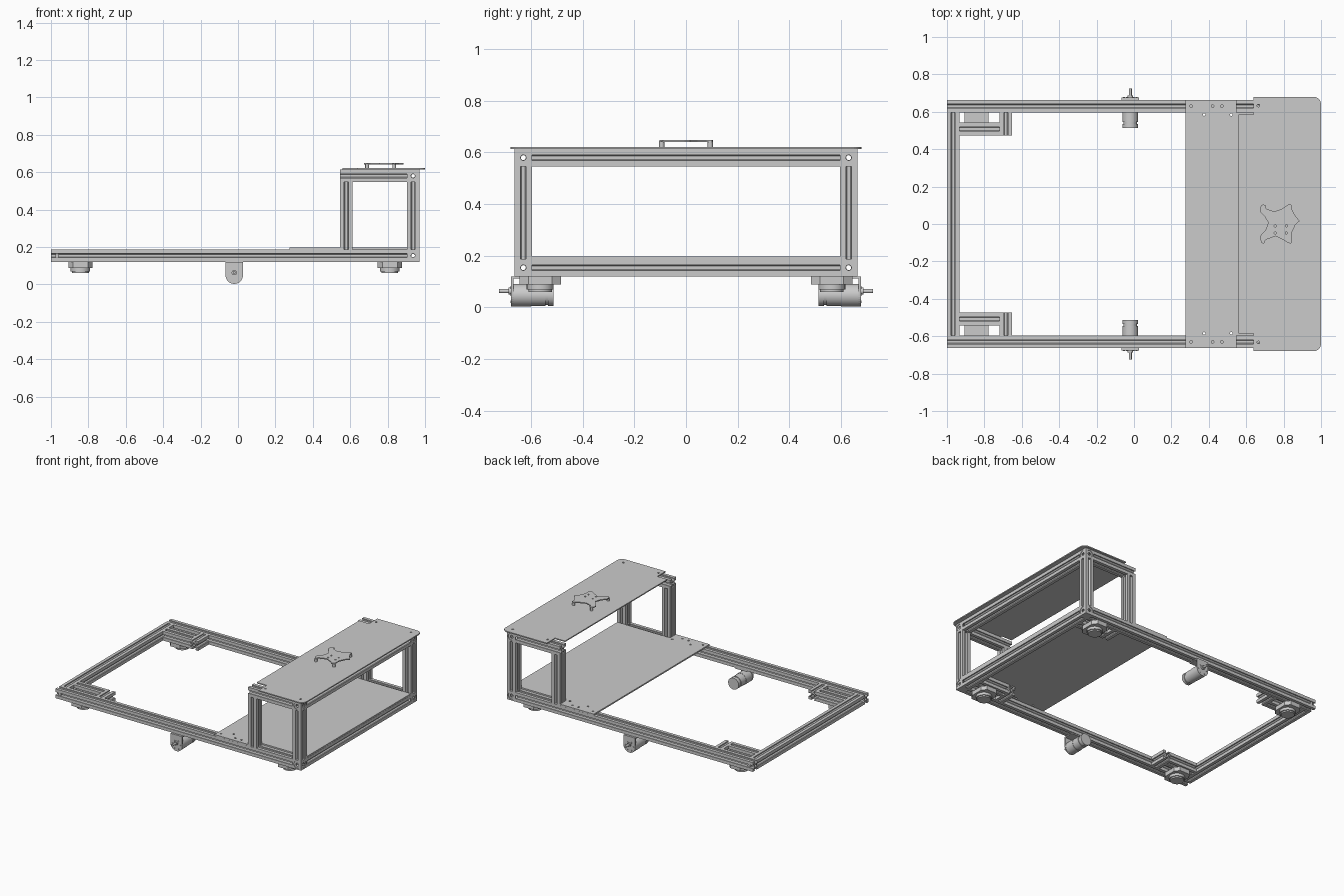
import bpy, bmesh, math
from mathutils import Vector, Matrix

cube = bpy.data.objects.get("Cube")
if cube:
    bpy.data.objects.remove(cube, do_unlink=True)

grey = bpy.data.materials.new("aluminium grey")
grey.use_nodes = True
colour = (0.6, 0.6, 0.6, 1)
grey.diffuse_color = colour
grey.node_tree.nodes["Principled BSDF"].inputs["Base Color"].default_value = colour

H = 0.0335               # half width of a rail
RAIL_Y = 0.63            # centre line of the long rails
LOW, HIGH = 0.154, 0.58  # centre heights of the two rail levels
BACK, FRONT = -0.967, 0.936
AXES = {'X': Vector((1, 0, 0)), 'Y': Vector((0, 1, 0)), 'Z': Vector((0, 0, 1))}


def placed(centre, axis):
    """Matrix that turns local z to the axis and moves to the centre."""
    turn = AXES['Z'].rotation_difference(AXES[axis])
    return Matrix.Translation(centre) @ turn.to_matrix().to_4x4()


def add_object(name, bm):
    mesh = bpy.data.meshes.new(name)
    bm.to_mesh(mesh)
    bm.free()
    mesh.materials.append(grey)
    obj = bpy.data.objects.new(name, mesh)
    bpy.context.collection.objects.link(obj)
    return obj


def circle(x, y, r, n=16):
    return [(x + r * math.cos(2 * math.pi * i / n), y + r * math.sin(2 * math.pi * i / n)) for i in range(n)]


def extrude(name, loops, depth, matrix):
    """Fill nested outlines, extrude along local z, and return a mesh object."""
    curve = bpy.data.curves.new(name, 'CURVE')
    curve.dimensions = '2D'
    curve.fill_mode = 'BOTH'
    curve.extrude = depth / 2
    for loop in loops:
        spline = curve.splines.new('POLY')
        spline.points.add(len(loop) - 1)
        for p, (x, y) in zip(spline.points, loop):
            p.co = (x, y, 0, 1)
        spline.use_cyclic_u = True
    temp = bpy.data.objects.new(name, curve)
    bpy.context.collection.objects.link(temp)
    dg = bpy.context.evaluated_depsgraph_get()
    mesh = bpy.data.meshes.new_from_object(temp.evaluated_get(dg))
    bm = bmesh.new()
    bm.from_mesh(mesh)
    bpy.data.objects.remove(temp, do_unlink=True)
    bpy.data.meshes.remove(mesh)
    bmesh.ops.remove_doubles(bm, verts=bm.verts, dist=1e-5)
    bmesh.ops.recalc_face_normals(bm, faces=bm.faces)
    for f in bm.faces:
        f.smooth = False
    bm.transform(matrix)
    return add_object(name, bm)


def box(name, lo, hi):
    lo, hi = Vector(lo), Vector(hi)
    bm = bmesh.new()
    bmesh.ops.create_cube(bm, size=1)
    bm.transform(Matrix.Translation((lo + hi) / 2) @ Matrix.Diagonal((*(hi - lo), 1)))
    return add_object(name, bm)


def cylinder(name, centre, r, depth, axis='Z', n=32):
    bm = bmesh.new()
    bmesh.ops.create_cone(bm, cap_ends=True, segments=n, radius1=r, radius2=r, depth=depth)
    bm.transform(placed(centre, axis))
    for f in bm.faces:
        f.smooth = len(f.verts) == 4
    for e in bm.edges:
        e.smooth = all(f.smooth for f in e.link_faces)
    return add_object(name, bm)


# Slotted rail section: one side, turned four times, around a round bore
side = [(H, H), (0.011, H), (0.011, 0.026), (0.019, 0.026), (0.007, 0.014)]
side += [(-x, y) for x, y in reversed(side[1:])]
section = []
for k in range(4):
    c, s = round(math.cos(k * math.pi / 2)), round(math.sin(k * math.pi / 2))
    section += [(c * x - s * y, s * x + c * y) for x, y in side]
square = [(H, H), (-H, H), (-H, -H), (H, -H)]


def rail(name, axis, start, end, centre):
    centre = Vector(centre) + AXES[axis] * (start + end) / 2
    extrude(name, [section, circle(0, 0, 0.0095)], end - start, placed(centre, axis))


def corner_block(name, x, y, z, s):
    """Hollow connector with a countersunk hole on each of its two outer faces."""
    centre = Vector((x, y, z))
    for axis, sign in (('X', 1), ('Y', s)):
        for part, r, inset in (("rim", 0.025, 0.002), ("web", 0.0105, 0.006)):
            at = centre + AXES[axis] * sign * (H - inset)
            extrude(f"{name}_{part}", [square, circle(0, 0, r, 24)], 0.004, placed(at, axis))
    for t in (1, -1):
        extrude(f"{name}_cap", [square], 0.006, placed(centre + AXES['Z'] * t * (H - 0.003), 'Z'))


inner = RAIL_Y - H
for s, tag in ((1, "left"), (-1, "right")):
    y = s * RAIL_Y
    # Long rails, upper rails and posts
    rail(f"{tag}_long_rail", 'X', -1, FRONT - H, (0, y, LOW))
    cylinder(f"{tag}_rail_bolt", (BACK, y + s * 0.022, LOW), 0.0105, 0.018, 'Y', 16)
    rail(f"{tag}_upper_rail", 'X', 0.545, FRONT - H, (0, y, HIGH))
    for x, part in ((FRONT, "end"), (0.545 + H, "inner")):
        rail(f"{tag}_{part}_post", 'Z', LOW + H, HIGH - H, (x, y, 0))
    for z, level in ((LOW, "lower"), (HIGH, "upper")):
        corner_block(f"{tag}_{level}_corner_block", FRONT, y, z, s)
    # Caster brackets made of short rails, with a caster under each
    for d, edge, part in ((1, BACK + H, "back"), (-1, FRONT - H, "front")):
        xs = sorted((edge, edge + d * 0.215))
        rail(f"{tag}_{part}_bracket_rail", 'X', xs[0], xs[1], (0, s * 0.508, LOW))
        ys = sorted((s * 0.474, s * inner))
        rail(f"{tag}_{part}_bracket_stub", 'Y', ys[0], ys[1], (edge + d * (0.215 + H), 0, LOW))
        cx, cy = edge + d * 0.091, s * 0.565
        flange = [(0.065, 0.045), (0.04, 0.08), (-0.04, 0.08), (-0.065, 0.045),
                  (-0.065, -0.045), (-0.04, -0.08), (0.04, -0.08), (0.065, -0.045)]
        extrude(f"{tag}_{part}_caster_flange", [flange], 0.03, placed((cx, cy, 0.104), 'Z'))
        cylinder(f"{tag}_{part}_caster_cup", (cx, cy, 0.08), 0.052, 0.02)
        cylinder(f"{tag}_{part}_caster_foot", (cx, cy, 0.066), 0.045, 0.012)
    # Motor bracket: round-bottomed plate with a foot under the rail
    mx, mz = -0.02, 0.05
    plate = [(0.047 * math.cos(a), 0.047 * math.sin(a)) for a in [math.pi * (1 + i / 16) for i in range(17)]]
    plate += [(0.047, 0.07), (-0.047, 0.07)]
    upright = Matrix.Translation((mx, s * 0.673, mz)) @ Matrix.Rotation(math.pi / 2, 4, 'X')
    extrude(f"{tag}_motor_bracket", [plate], 0.008, upright)
    ys = sorted((s * 0.669, s * 0.6))
    box(f"{tag}_motor_foot", (mx - 0.047, ys[0], 0.112), (mx + 0.047, ys[1], 0.12))
    # Motor body, drive shaft and bolts
    for part, r, a, b in (("gearbox", 0.044, 0.6, 0.669), ("body", 0.042, 0.545, 0.6),
                          ("neck", 0.037, 0.535, 0.545), ("cap", 0.042, 0.514, 0.535)):
        cylinder(f"{tag}_motor_{part}", (mx, s * (a + b) / 2, mz - 0.003), r, b - a, 'Y')
    cylinder(f"{tag}_motor_hub", (mx, s * 0.682, 0.063), 0.014, 0.012, 'Y')
    cylinder(f"{tag}_drive_shaft", (mx, s * 0.7, 0.063), 0.008, 0.05, 'Y')
    for px, pz in circle(mx, mz, 0.033, 6):
        cylinder(f"{tag}_motor_bolt", (px, s * 0.678, pz), 0.005, 0.004, 'Y', 12)

# Cross rails
for name, x, z in (("back_cross_rail", BACK, LOW), ("front_cross_rail", FRONT, LOW),
                   ("upper_cross_rail", FRONT, HIGH)):
    rail(name, 'Y', -inner, inner, (x, 0, z))


def mirrored(half):
    """Close an outline by mirroring its +y half."""
    return half + [(x, -y) for x, y in reversed(half)]


# Lower deck, notched round the posts
deck = mirrored([(0.275, 0.663), (0.545, 0.663), (0.545, inner), (0.968, inner)])
holes = [circle(x, s * y, 0.007, 12) for s in (1, -1)
         for x, y in ((0.305, 0.63), (0.42, 0.63), (0.47, 0.63), (0.375, 0.585), (0.52, 0.585))]
extrude("lower_deck", [deck] + holes, 0.01, placed((0, 0, LOW + H + 0.005), 'Z'))

# Upper deck with rounded outer corners
corner = [(0.96 + 0.04 * math.sin(a), 0.64 + 0.04 * math.cos(a)) for a in [math.pi * i / 12 for i in range(7)]]
top = mirrored([(0.56, 0.585), (0.64, 0.585), (0.64, 0.68)] + corner)
holes = [circle(x, s * 0.633, 0.007, 12) for s in (1, -1) for x in (0.665, 0.945)]
extrude("upper_deck", [top] + holes, 0.008, placed((0, 0, HIGH + H + 0.004), 'Z'))

# Star-shaped sensor plate on four standoffs
star = [(0.675, 0.09), (0.69, 0.105), (0.705, 0.1), (0.705, 0.083), (0.75, 0.066), (0.795, 0.083),
        (0.825, 0.105), (0.843, 0.1), (0.843, 0.08), (0.862, 0.045), (0.885, 0.016), (0.862, -0.006),
        (0.842, -0.05), (0.843, -0.09), (0.825, -0.103), (0.795, -0.083), (0.757, -0.065),
        (0.708, -0.083), (0.69, -0.1), (0.675, -0.085), (0.678, -0.06), (0.705, -0.03), (0.718, 0.01),
        (0.695, 0.045), (0.675, 0.065)]
holes = [circle(x, y, 0.006, 12) for x in (0.755, 0.815) for y in (-0.01, -0.048)]
extrude("sensor_plate", [star] + holes, 0.007, placed((0, 0, 0.6445), 'Z'))
for x in (0.69, 0.835):
    for y in (0.094, -0.094):
        cylinder("sensor_standoff", (x, y, 0.632), 0.01, 0.022, 'Z', 16)
